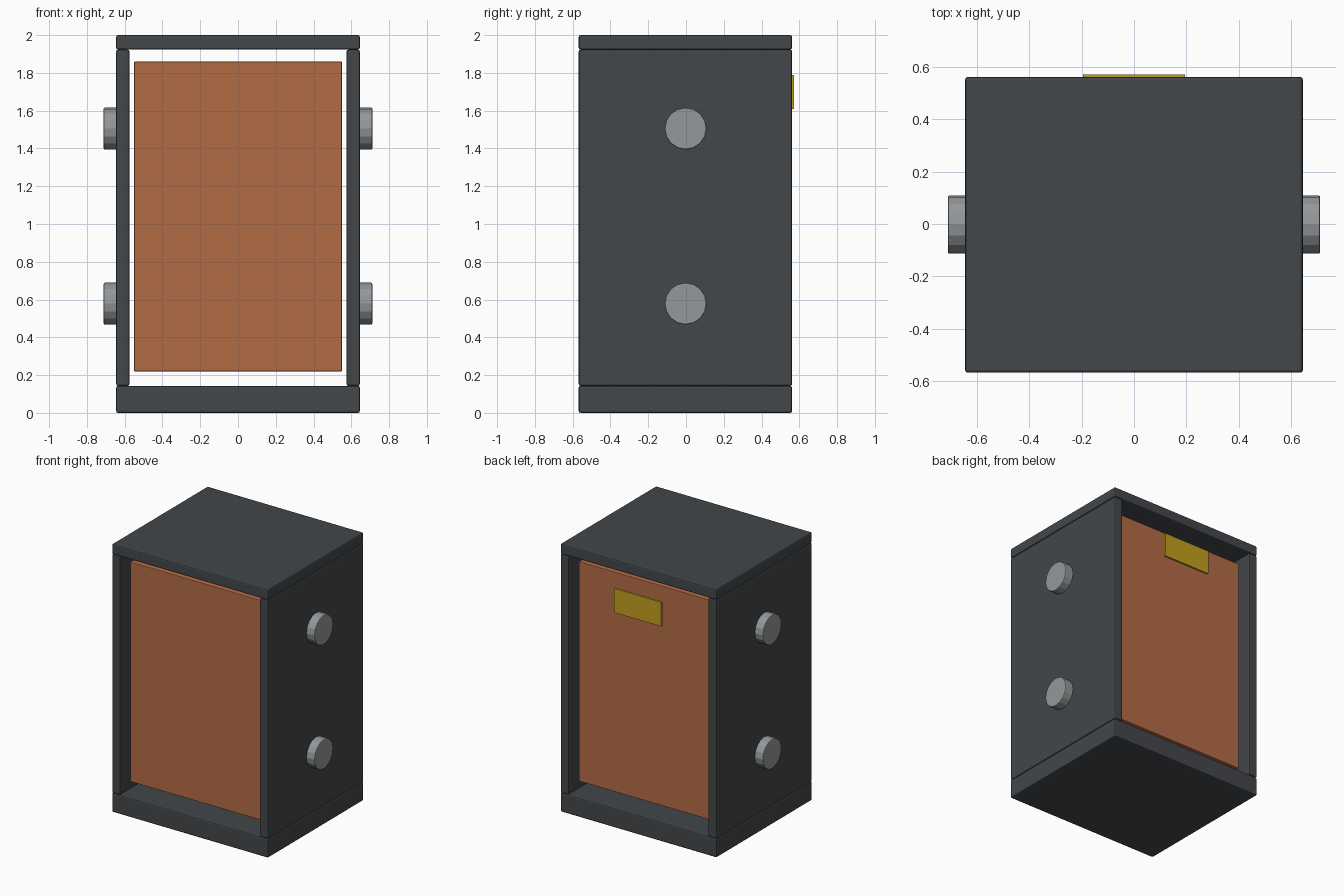
import bpy
from math import pi

cube = bpy.data.objects.get("Cube")
if cube:
    bpy.data.objects.remove(cube, do_unlink=True)


def material(name, colour):
    m = bpy.data.materials.new(name)
    m.use_nodes = True
    m.diffuse_color = (*colour, 1)
    m.node_tree.nodes["Principled BSDF"].inputs["Base Color"].default_value = (*colour, 1)
    return m


slate = material("slate grey", (0.056, 0.063, 0.069))
copper = material("copper brown", (0.45, 0.15, 0.06))
steel = material("light steel", (0.30, 0.315, 0.325))
yellow = material("label yellow", (0.55, 0.35, 0.015))


def finish(obj, name, mat, bevel):
    obj.name = name
    obj.data.materials.append(mat)
    if bevel:
        mod = obj.modifiers.new("edge", "BEVEL")
        mod.width = bevel
        mod.segments = 2
        mod.limit_method = "ANGLE"
        mod.angle_limit = pi / 4


def box(name, mat, x, y, z, bevel=0.0):
    """Box spanning the given (min, max) ranges."""
    spans = (x, y, z)
    bpy.ops.mesh.primitive_cube_add(size=1, location=[(a + b) / 2 for a, b in spans])
    obj = bpy.context.object
    obj.scale = [b - a for a, b in spans]
    bpy.ops.object.transform_apply(location=False, rotation=False, scale=True)
    finish(obj, name, mat, bevel)


def mirrored(a, b, side):
    return tuple(sorted((a * side, b * side)))


# Outer casing, open at front and back
depth = (-0.568, 0.562)
width = (-0.645, 0.645)
box("base_slab", slate, width, depth, (0, 0.143), 0.01)
box("top_slab", slate, width, depth, (1.923, 2), 0.01)

# Side panels with two round knobs each
for side, label in ((1, "left"), (-1, "right")):
    box(label + "_panel", slate, mirrored(0.575, 0.645, side), depth, (0.143, 1.923), 0.01)
    for height, level in ((0.578, "lower"), (1.505, "upper")):
        bpy.ops.mesh.primitive_cylinder_add(
            vertices=16, radius=0.111, depth=0.075,
            location=(side * 0.6735, -0.002, height), rotation=(0, side * pi / 2, 0))
        finish(bpy.context.object, f"{label}_{level}_knob", steel, 0.006)

# Core block held inside the casing
box("core_block", copper, (-0.55, 0.55), (-0.485, 0.477), (0.22, 1.86), 0.004)

# Label plate at the back
box("back_label_plate", yellow, (-0.195, 0.195), (0.555, 0.571), (1.61, 1.79))
